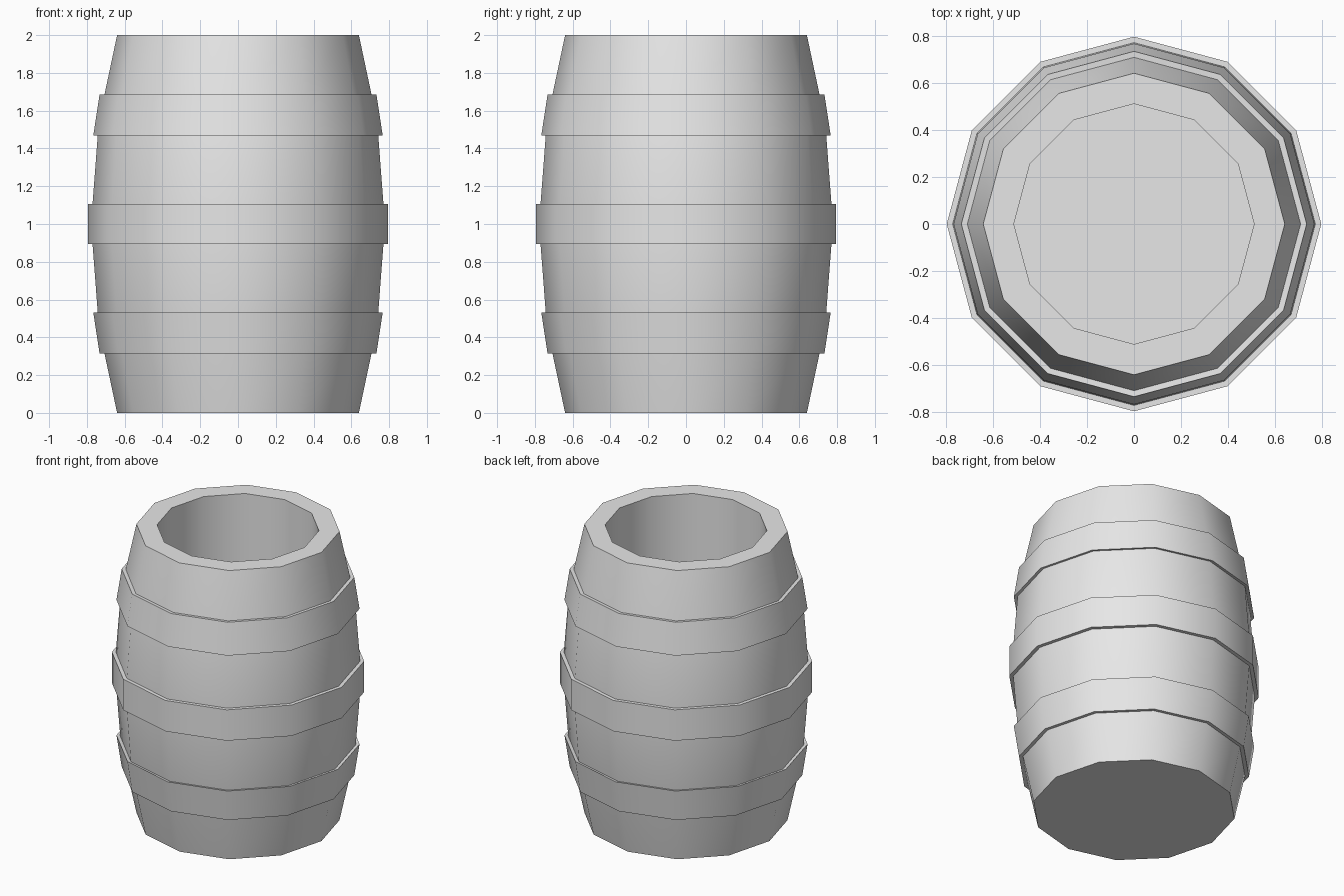
import bpy, bmesh, math

SIDES = 12

cube = bpy.data.objects.get("Cube")
if cube:
    bpy.data.objects.remove(cube, do_unlink=True)

grey = bpy.data.materials.new("plain_grey")
grey.use_nodes = True
grey.diffuse_color = (0.8, 0.8, 0.8, 1)
grey.node_tree.nodes["Principled BSDF"].inputs["Base Color"].default_value = (0.8, 0.8, 0.8, 1)


def lathe(name, profile, closed=False):
    """Turn (radius, z) points around z; open profiles get flat end caps."""
    bm = bmesh.new()
    rings = []
    for r, z in profile:
        rings.append([bm.verts.new((r * math.cos(a), r * math.sin(a), z))
                      for a in (2 * math.pi * i / SIDES for i in range(SIDES))])
    pairs = list(zip(rings, rings[1:]))
    if closed:
        pairs.append((rings[-1], rings[0]))
    else:
        bm.faces.new(rings[0])
        bm.faces.new(rings[-1])
    for low, high in pairs:
        for i in range(SIDES):
            j = (i + 1) % SIDES
            bm.faces.new((low[i], low[j], high[j], high[i]))
    bmesh.ops.recalc_face_normals(bm, faces=bm.faces)
    mesh = bpy.data.meshes.new(name)
    bm.to_mesh(mesh)
    bm.free()
    mesh.materials.append(grey)
    obj = bpy.data.objects.new(name, mesh)
    bpy.context.collection.objects.link(obj)
    bpy.ops.object.select_all(action='DESELECT')
    obj.select_set(True)
    bpy.context.view_layer.objects.active = obj
    bpy.ops.object.shade_smooth_by_angle(angle=math.radians(40))
    return obj


def flipped(profile):
    return [(r, 2 - z) for r, z in reversed(profile)]


# Barrel body: bulging staves, flat rim, straight hollow with a floor
lower = [(0.64, 0), (0.708, 0.32), (0.742, 0.525), (0.77, 0.893)]
hollow = [(0.51, 2), (0.51, 0.13)]
lathe("barrel_body", lower + flipped(lower) + hollow)

# Hoops: one straight around the middle, two tapered ones mirrored
lathe("middle_hoop", [(0.76, 0.893), (0.795, 0.893), (0.795, 1.107), (0.76, 1.107)], closed=True)
hoop = [(0.70, 0.318), (0.733, 0.315), (0.766, 0.531), (0.735, 0.524)]
lathe("lower_hoop", hoop, closed=True)
lathe("upper_hoop", flipped(hoop), closed=True)
